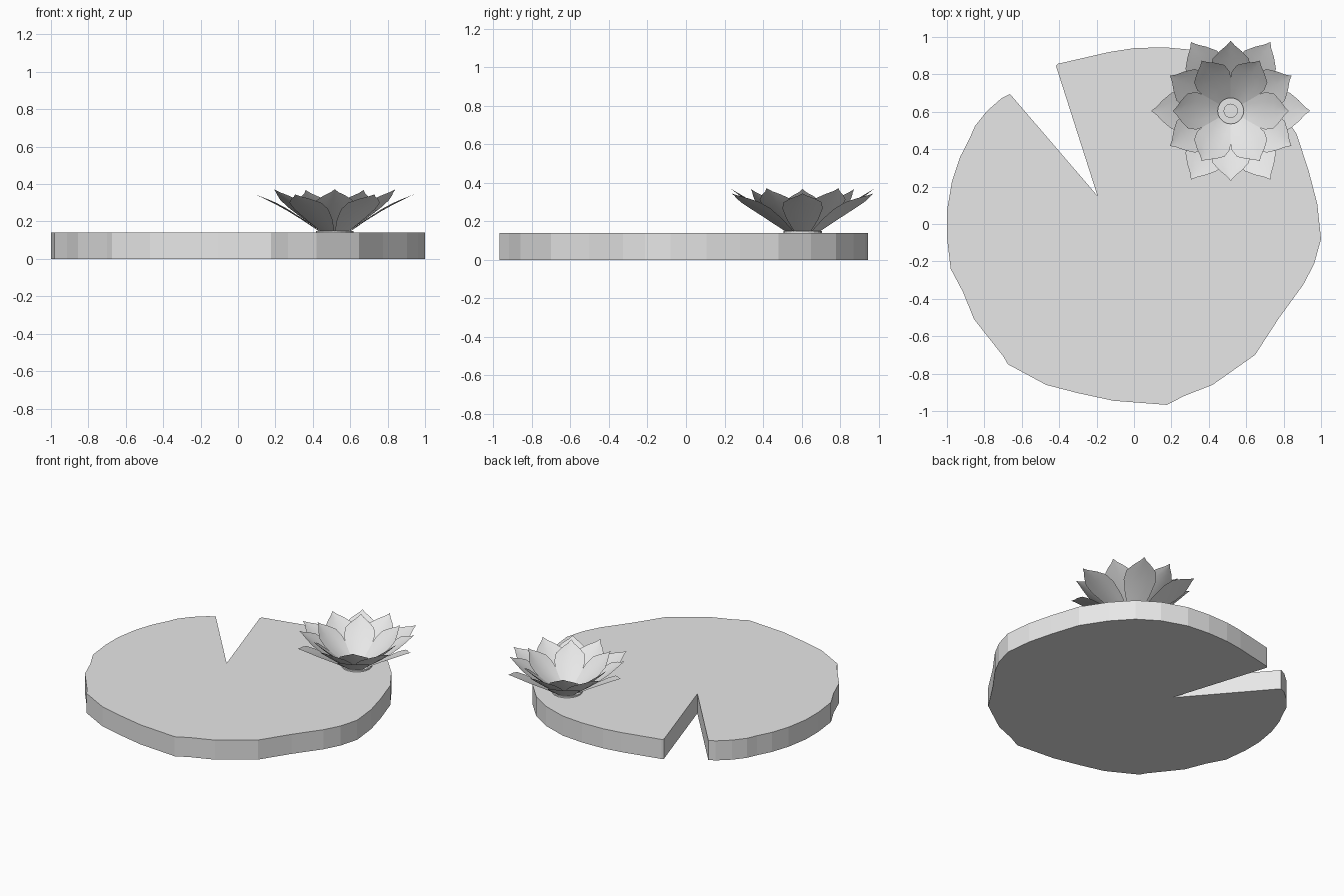
import bpy, bmesh, math

cube = bpy.data.objects.get("Cube")
if cube:
    bpy.data.objects.remove(cube)

mat = bpy.data.materials.new("soft grey")
mat.use_nodes = True
GREY = (0.8, 0.8, 0.8, 1)
mat.diffuse_color = GREY
mat.node_tree.nodes["Principled BSDF"].inputs["Base Color"].default_value = GREY

PAD_TOP = 0.14
CX, CY = 0.517, 0.605


def finish(name, bm):
    mesh = bpy.data.meshes.new(name)
    bm.to_mesh(mesh)
    bm.free()
    mesh.materials.append(mat)
    obj = bpy.data.objects.new(name, mesh)
    bpy.context.collection.objects.link(obj)
    return obj


# Floating pad: irregular outline with a wedge notch, extruded upward
outline = [(-.195, .15), (-.663, .695), (-.706, .674), (-.786, .604), (-.85, .524),
           (-.88, .455), (-.93, .358), (-.973, .23), (-1, .07), (-1, -.07),
           (-.98, -.24), (-.914, -.364), (-.856, -.508), (-.70, -.706), (-.674, -.75),
           (-.47, -.86), (-.30, -.904), (-.11, -.945), (.176, -.967), (.267, -.92),
           (.42, -.86), (.647, -.70), (.775, -.503), (.904, -.326), (.963, -.214),
           (1, -.08), (.98, .107), (.935, .28), (.87, .48), (.76, .65), (.64, .78),
           (.5, .87), (.325, .93), (.16, .945), (0, .94), (-.13, .92),
           (-.405, .857), (-.417, .845)]
bm = bmesh.new()
base = bm.faces.new([bm.verts.new((x, y, 0)) for x, y in outline])
top = bmesh.ops.extrude_face_region(bm, geom=[base])["geom"]
for v in top:
    if isinstance(v, bmesh.types.BMVert):
        v.co.z = PAD_TOP
bmesh.ops.recalc_face_normals(bm, faces=bm.faces)
finish("lily_pad", bm)

# Petal outline: share of length, share of half width
SHAPE = [(0, .42), (.25, .78), (.5, 1), (.68, .93), (.82, .55), (.92, .2), (1, 0)]


def add_petal(bm, angle, r0, r1, z0, z1, half, cup, bow):
    """A cupped, pointed leaf of quads leaning outward from the flower centre."""
    ca, sa = math.cos(angle), math.sin(angle)
    rows = []
    for t, w in SHAPE:
        row = []
        for s in ((-1, -.5, 0, .5, 1) if w else (0,)):
            r = r0 + (r1 - r0) * t
            side = half * w * s
            z = z0 + (z1 - z0) * t + bow * math.sin(math.pi * t) + cup * w * s * s
            row.append(bm.verts.new((CX + r * ca - side * sa, CY + r * sa + side * ca, z)))
        rows.append(row)
    for a, b in zip(rows, rows[1:]):
        for i in range(4):
            if len(b) > 1:
                bm.faces.new((a[i], b[i], b[i + 1], a[i + 1]))
            else:
                bm.faces.new((a[i], b[0], a[i + 1]))


# Three staggered rings of six petals
RINGS = {
    "outer_petals": (0, .08, .425, .145, .345, .105, .01, .012),
    "middle_petals": (30, .07, .375, .145, .372, .105, .018, -.004),
    "inner_petals": (0, .06, .31, .15, .368, .1, .018, -.012),
}
for name, (turn, *dims) in RINGS.items():
    bm = bmesh.new()
    for k in range(6):
        add_petal(bm, math.radians(turn + 60 * k), *dims)
    bmesh.ops.recalc_face_normals(bm, faces=bm.faces)
    for f in bm.faces:
        if f.normal.z < 0:
            f.normal_flip()
    obj = finish(name, bm)
    obj.data.shade_smooth()

# Flower heart: a low stepped disc under a small button
bm = bmesh.new()
for radius, z0, z1 in ((.1, .135, .15), (.07, .14, .17), (.038, .16, .18)):
    new = bmesh.ops.create_cone(bm, cap_ends=True, segments=20, radius1=radius,
                                radius2=radius, depth=z1 - z0)["verts"]
    bmesh.ops.translate(bm, verts=new, vec=(CX, CY, (z0 + z1) / 2))
finish("flower_heart", bm)
